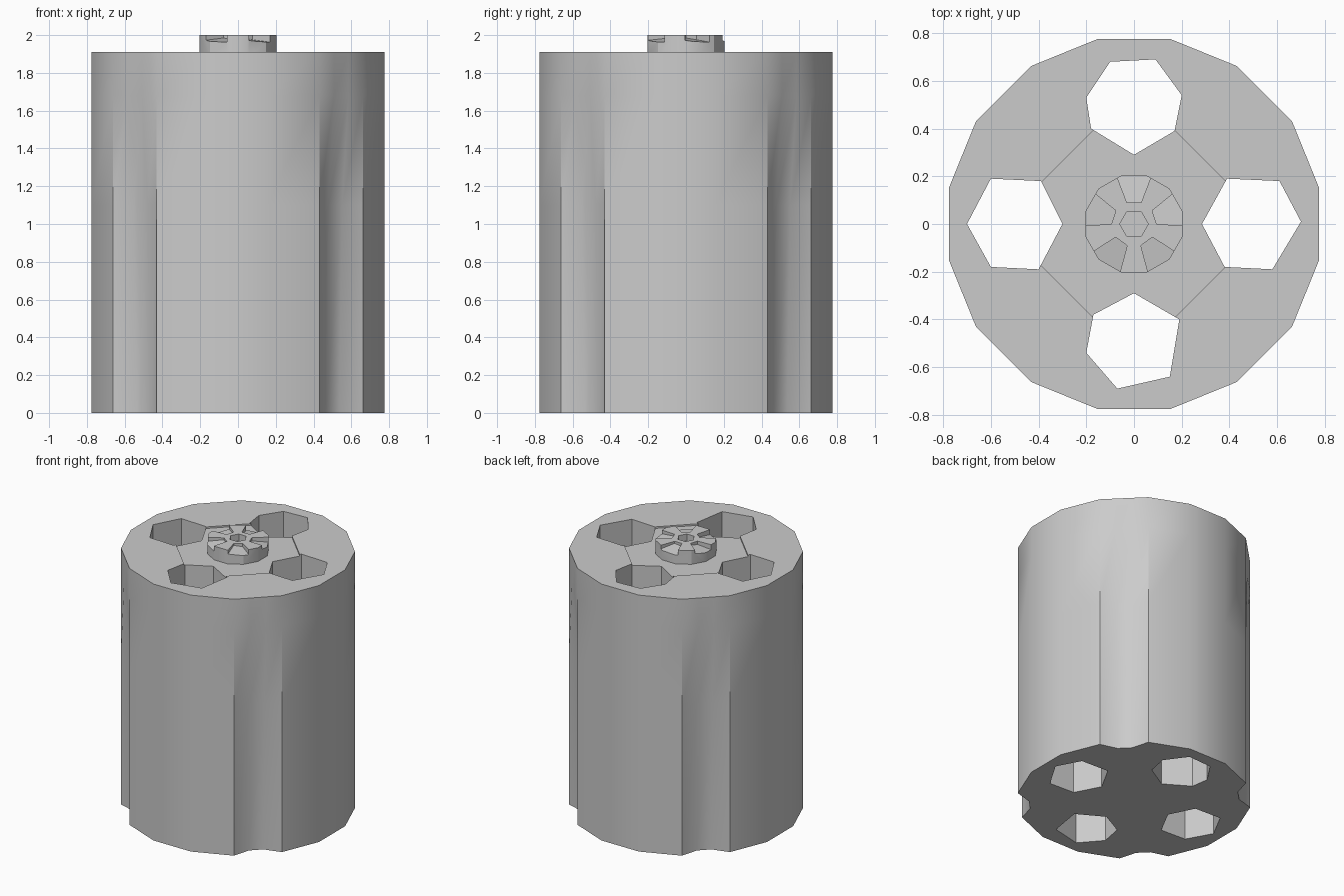
import bpy, bmesh
from math import sin, cos, pi, radians

if "Cube" in bpy.data.objects:
    bpy.data.objects.remove(bpy.data.objects["Cube"])

H = 1.91   # body height
R = 0.79   # body corner radius


def loft(name, rings):
    """Closed solid through rings of equal point count."""
    bm = bmesh.new()
    rows = [[bm.verts.new(p) for p in ring] for ring in rings]
    n = len(rows[0])
    for a, b in zip(rows, rows[1:]):
        for i in range(n):
            j = (i + 1) % n
            bm.faces.new((a[i], a[j], b[j], b[i]))
    bm.faces.new(rows[0][::-1])
    bm.faces.new(rows[-1])
    bmesh.ops.recalc_face_normals(bm, faces=bm.faces)
    me = bpy.data.meshes.new(name)
    bm.to_mesh(me)
    bm.free()
    ob = bpy.data.objects.new(name, me)
    bpy.context.collection.objects.link(ob)
    return ob


def prism(name, pts, z0, z1):
    return loft(name, [[(x, y, z) for x, y in pts] for z in (z0, z1)])


def polygon(n, r, phase=0.0):
    return [(r * cos(phase + 2 * pi * i / n), r * sin(phase + 2 * pi * i / n)) for i in range(n)]


def cut(target, cutters):
    bpy.context.view_layer.objects.active = target
    for c in cutters:
        c.hide_render = True
        m = target.modifiers.new("cut", 'BOOLEAN')
        m.operation = 'DIFFERENCE'
        m.solver = 'EXACT'
        m.object = c
        bpy.ops.object.modifier_apply(modifier=m.name)
        bpy.data.objects.remove(c)


def smooth(ob):
    bpy.ops.object.select_all(action='DESELECT')
    ob.select_set(True)
    bpy.context.view_layer.objects.active = ob
    bpy.ops.object.shade_smooth_by_angle(angle=radians(30))


# Body: 16 sides, with a shallow flute on each diagonal that runs out near the top
def body_ring(z, depth):
    pts = []
    for q in range(4):
        a = q * 90
        chord = R * cos(radians(11.25))
        for deg, r in ((a - 11.25, R), (a + 11.25, R), (a + 33, R),
                       (a + 41, chord - depth), (a + 49, chord - depth), (a + 57, R)):
            pts.append((r * cos(radians(deg)), r * sin(radians(deg)), z))
    return pts


body = loft("cylinder_body", [body_ring(0, 0.065), body_ring(1.1, 0.045),
                              body_ring(1.68, 0.0), body_ring(H, 0.0)])

# Shallow recess around the hub
recess = prism("recess_cutter", polygon(8, 0.43, pi / 8), H - 0.012, H + 0.2)

# Four through chambers, coarse uneven outlines
chambers = [
    [(.285, 0), (.38, -.18), (.58, -.19), (.70, .01), (.61, .18), (.39, .19)],
    [(0, .29), (.17, .39), (.20, .54), (.09, .69), (-.10, .68), (-.20, .53), (-.18, .40)],
    [(-.30, 0), (-.39, .18), (-.60, .19), (-.70, 0), (-.60, -.18), (-.40, -.19)],
    [(0, -.29), (-.17, -.38), (-.20, -.54), (-.07, -.69), (.15, -.64), (.19, -.40)],
]
cut(body, [recess] + [prism("chamber_cutter", c, -0.2, H + 0.3) for c in chambers])
smooth(body)

# Ratchet hub with a central socket and five sloping teeth gaps
hub = prism("ratchet_hub", polygon(12, 0.21, pi / 12), H - 0.03, 2.0)


def tooth_gap(angle):
    def place(u, v, z):
        return (u * cos(angle) - v * sin(angle), u * sin(angle) + v * cos(angle), z)
    low = [place(.09, -.03, 1.985), place(.26, -.095, 1.965),
           place(.26, .095, 1.955), place(.09, .03, 1.975)]
    return loft("tooth_cutter", [low, [(x, y, 2.1) for x, y, z in low]])


cut(hub, [prism("socket_cutter", polygon(6, 0.06), 1.95, 2.1)]
    + [tooth_gap(pi / 2 + i * 2 * pi / 5) for i in range(5)])
smooth(hub)
